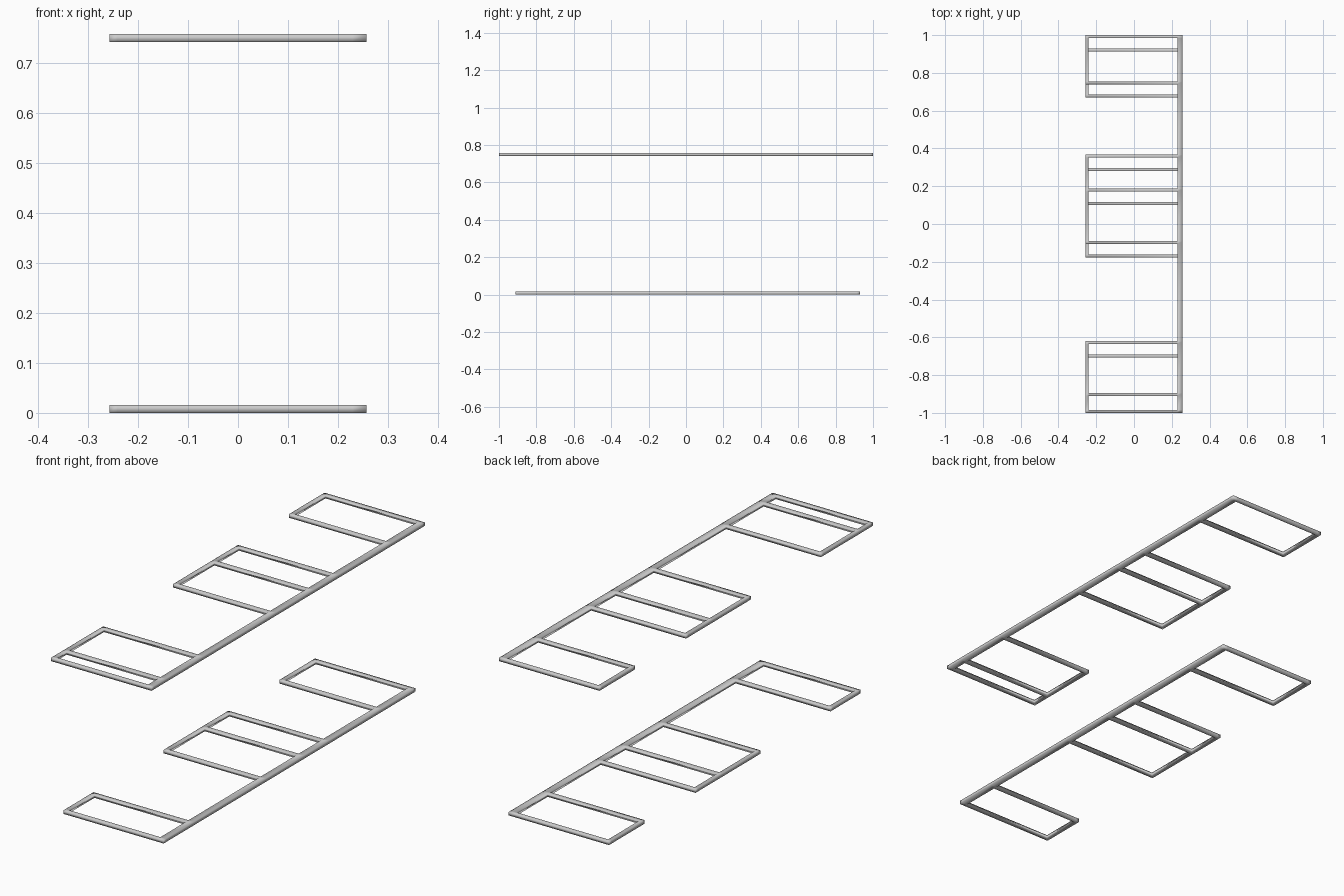
import bpy, bmesh

cube = bpy.data.objects.get("Cube")
if cube:
    bpy.data.objects.remove(cube, do_unlink=True)

HALF = 0.257      # half the overall width
BAR = 0.016       # thickness of the thin bars
SPINE = 0.028     # width of the long side beam
GREY = (0.6, 0.6, 0.6, 1)

steel = bpy.data.materials.new("grey steel")
steel.use_nodes = True
steel.diffuse_color = GREY
steel.node_tree.nodes["Principled BSDF"].inputs["Base Color"].default_value = GREY


def frame(name, z, bays):
    """One welded frame: a side beam with open bays, each given by its crossbar centres."""
    bars = [(y - BAR / 2, y + BAR / 2) for bay in bays for y in bay]
    spans = [(min(bay) - BAR / 2, max(bay) + BAR / 2) for bay in bays]
    ys = sorted(edge for bar in bars for edge in bar)
    columns = [(-HALF, -HALF + BAR, spans),                     # outer rails
               (-HALF + BAR, HALF - SPINE, bars),               # crossbars
               (HALF - SPINE, HALF, [(min(ys), max(ys))])]      # side beam

    # Flat outline from shared cells, then thickened
    bm = bmesh.new()
    for x0, x1, filled in columns:
        for y0, y1 in zip(ys, ys[1:]):
            if any(lo < (y0 + y1) / 2 < hi for lo, hi in filled):
                corners = [(x0, y0), (x1, y0), (x1, y1), (x0, y1)]
                bm.faces.new([bm.verts.new((x, y, z)) for x, y in corners])
    bmesh.ops.remove_doubles(bm, verts=bm.verts, dist=0.0001)
    top = bmesh.ops.extrude_face_region(bm, geom=bm.faces[:], use_keep_orig=True)
    bmesh.ops.translate(bm, vec=(0, 0, BAR),
                        verts=[v for v in top["geom"] if isinstance(v, bmesh.types.BMVert)])
    bmesh.ops.recalc_face_normals(bm, faces=bm.faces)
    for face in bm.faces:
        face.smooth = True

    mesh = bpy.data.meshes.new(name)
    bm.to_mesh(mesh)
    bm.free()
    mesh.materials.append(steel)
    bpy.context.collection.objects.link(bpy.data.objects.new(name, mesh))


# Upper and lower frames; the lower one sits a little further forward
SHIFT = -0.07
back = [0.992, 0.747]
middle = [0.359, 0.179, -0.099]
front = -0.628
frame("upper_frame", 0.741, [back, middle, [front, -0.902, -0.992]])
frame("lower_frame", 0, [[y + SHIFT for y in back], [y + SHIFT for y in middle],
                         [front + SHIFT, -0.903]])
